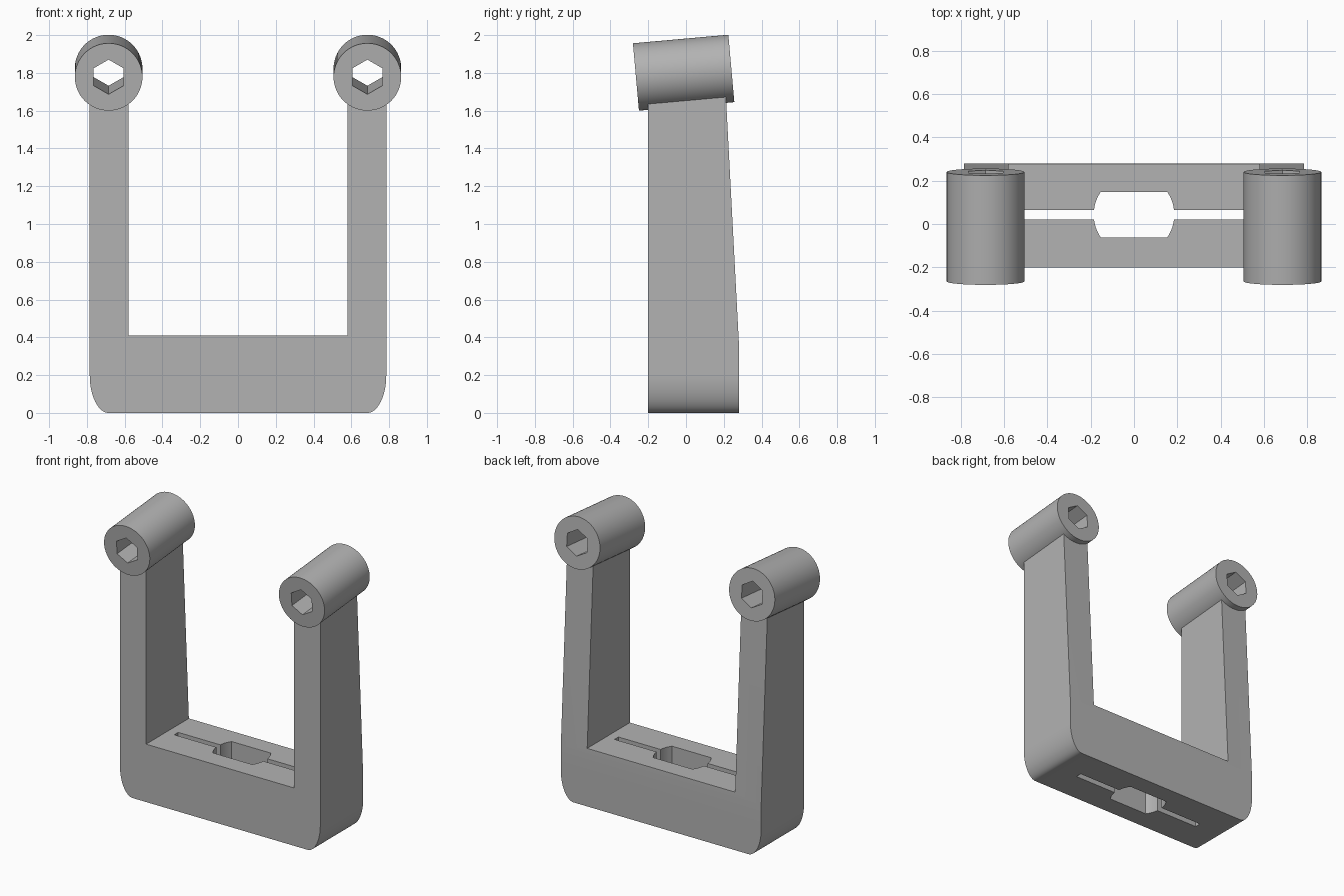
import bpy, bmesh, math
from mathutils import Vector

cube = bpy.data.objects.get("Cube")
if cube:
    bpy.data.objects.remove(cube)

grey = bpy.data.materials.new("plain grey")
grey.use_nodes = True
colour = (0.45, 0.45, 0.45, 1)
grey.diffuse_color = colour
grey.node_tree.nodes["Principled BSDF"].inputs["Base Color"].default_value = colour


def prism(name, outline, axis, low, high):
    """Extrude a 2D outline along the axis 'x', 'y' or 'z'."""
    place = {"x": lambda a, b, d: (d, a, b),
             "y": lambda a, b, d: (a, d, b),
             "z": lambda a, b, d: (a, b, d)}[axis]
    bm = bmesh.new()
    face = bm.faces.new([bm.verts.new(place(a, b, low)) for a, b in outline])
    out = bmesh.ops.extrude_face_region(bm, geom=[face])
    moved = [v for v in out["geom"] if isinstance(v, bmesh.types.BMVert)]
    bmesh.ops.translate(bm, verts=moved, vec=Vector(place(0, 0, high - low)))
    bmesh.ops.recalc_face_normals(bm, faces=bm.faces)
    mesh = bpy.data.meshes.new(name)
    bm.to_mesh(mesh)
    bm.free()
    mesh.materials.append(grey)
    obj = bpy.data.objects.new(name, mesh)
    bpy.context.collection.objects.link(obj)
    return obj


def combine(obj, tool, operation):
    """Apply a boolean and remove the tool."""
    mod = obj.modifiers.new(operation, "BOOLEAN")
    mod.operation, mod.object, mod.solver = operation, tool, "EXACT"
    bpy.ops.object.select_all(action="DESELECT")
    obj.select_set(True)
    bpy.context.view_layer.objects.active = obj
    bpy.ops.object.modifier_apply(modifier=mod.name)
    bpy.data.objects.remove(tool)


def smooth(obj):
    bpy.ops.object.select_all(action="DESELECT")
    obj.select_set(True)
    bpy.context.view_layer.objects.active = obj
    bpy.ops.object.shade_smooth_by_angle(angle=math.radians(25))


def ring(radius, count, start=0.0):
    return [(radius * math.cos(start + math.tau * i / count),
             radius * math.sin(start + math.tau * i / count)) for i in range(count)]


# U-shaped frame with elliptical lower corners
corner = [(0.685 + 0.1 * math.sin(t), 0.2 - 0.2 * math.cos(t))
          for t in (math.pi / 2 * i / 16 for i in range(17))]
half = corner + [(0.785, 1.9), (0.58, 1.9), (0.58, 0.41)]
frame = prism("frame", half + [(-x, z) for x, z in reversed(half)], "y", -0.5, 0.5)

# Side profile tapers the backs of the arms
side = prism("side_profile", [(-0.2, -0.1), (0.28, -0.1), (0.28, 0.37),
                              (0.21, 1.70), (-0.2, 1.66)], "x", -1, 1)
combine(frame, side, "INTERSECT")

# Narrow slot and wide flat-sided opening through the base
slot = prism("slot", [(-0.515, 0.021), (0.515, 0.021), (0.515, 0.065), (-0.515, 0.065)],
             "z", -0.2, 0.6)
combine(frame, slot, "DIFFERENCE")
flat = math.asin(0.105 / 0.186)
arc = [(0.186 * math.cos(t), 0.186 * math.sin(t))
       for t in (-flat + 2 * flat * i / 12 for i in range(13))]
opening = prism("opening", [(x, y + 0.043) for x, y in arc + [(-x, -y) for x, y in arc]],
                "z", -0.2, 0.6)
combine(frame, opening, "DIFFERENCE")
smooth(frame)

# Tilted round sleeves with hexagonal bores on top of the arms
for label, sign in (("left", 1), ("right", -1)):
    sleeve = prism(label + "_sleeve", ring(0.179, 64), "y", -0.2535, 0.2535)
    bore = prism("bore", ring(0.092, 6, math.pi / 2), "y", -0.5, 0.5)
    combine(sleeve, bore, "DIFFERENCE")
    sleeve.location = (sign * 0.685, -0.0125, 1.801)
    sleeve.rotation_euler.x = math.radians(5.1)
    smooth(sleeve)
